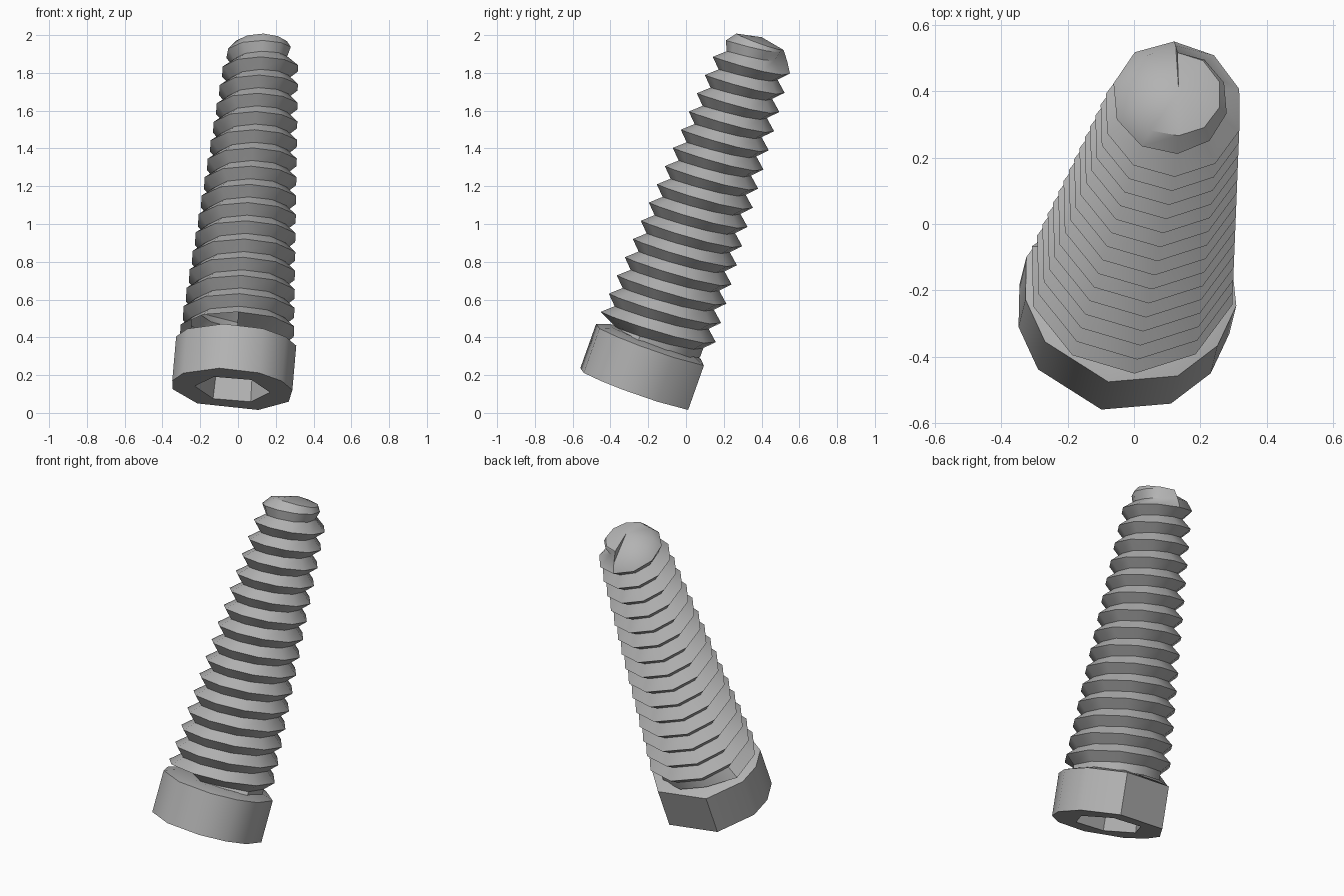
import bpy, bmesh, math
from mathutils import Vector, Matrix

if "Cube" in bpy.data.objects:
    bpy.data.objects.remove(bpy.data.objects["Cube"], do_unlink=True)

# Tilted frame: origin at the centre of the head's lower face, z along the screw
AXIS = Vector((0.083, 0.334, 0.939)).normalized()
TILT = Vector((0, 0, 1)).rotation_difference(AXIS).to_matrix().to_4x4()
FRAME = Matrix.Translation((-0.03, -0.262, 0.125)) @ TILT

metal = bpy.data.materials.new("grey_metal")
metal.use_nodes = True
metal.diffuse_color = (0.45, 0.45, 0.45, 1)
metal.node_tree.nodes["Principled BSDF"].inputs["Base Color"].default_value = metal.diffuse_color


def finish(bm, name, angle):
    bmesh.ops.recalc_face_normals(bm, faces=bm.faces)
    bm.transform(FRAME)
    mesh = bpy.data.meshes.new(name)
    bm.to_mesh(mesh)
    bm.free()
    mesh.materials.append(metal)
    obj = bpy.data.objects.new(name, mesh)
    bpy.context.collection.objects.link(obj)
    bpy.ops.object.select_all(action='DESELECT')
    obj.select_set(True)
    bpy.context.view_layer.objects.active = obj
    bpy.ops.object.shade_smooth_by_angle(angle=math.radians(angle))


def polar(bm, radius, angle, height):
    return bm.verts.new((radius * math.cos(angle), radius * math.sin(angle), height))


def ring(bm, radius, degrees, height):
    verts = [polar(bm, radius, math.radians(a), height) for a in degrees]
    n = len(verts)
    edges = [bm.edges.new((verts[i], verts[(i + 1) % n])) for i in range(n)]
    return verts, edges


# Head: uneven ten-sided collar with a hexagonal socket in its lower face
SIDES = [22, 64, 124, 166, 190, 216, 257, 295, 323, 348]
HEX = range(0, 360, 60)
bm = bmesh.new()
rings = [ring(bm, 0.19, HEX, 0.15), ring(bm, 0.2, HEX, 0),
         ring(bm, 0.325, SIDES, 0), ring(bm, 0.325, SIDES, 0.25),
         ring(bm, 0.25, SIDES, 0.275)]
for a, b in zip(rings, rings[1:]):
    bmesh.ops.bridge_loops(bm, edges=a[1] + b[1])
bm.faces.new(rings[0][0])
bm.faces.new(rings[-1][0])
finish(bm, "socket_head", 42)

# Threaded shaft: right-handed helix of alternating crest and root lines
PITCH, STEPS, DEPTH, END = 0.1054, 10, 0.055, 1.96


def crest_radius(t):
    if t < 0.29:
        return 0.26
    if t > 1.86:
        return 0.207 - 0.75 * (t - 1.86)
    return 0.315 - 0.072 * (t - 0.33)


bm = bmesh.new()
crest, root = [], []
t = 0.219
i = 0
while t <= END:
    angle = -math.pi / 2 + 2 * math.pi * i / STEPS
    crest.append(polar(bm, crest_radius(t), angle, t))
    low = min(t + PITCH / 2, END)
    root.append(polar(bm, crest_radius(low) - DEPTH * (low < 1.9), angle, low))
    i += 1
    t += PITCH / STEPS

for i in range(len(crest) - 1):
    bm.faces.new((crest[i], crest[i + 1], root[i + 1], root[i]))
    if i + 1 + STEPS < len(crest):
        bm.faces.new((root[i], root[i + 1], crest[i + 1 + STEPS], crest[i + STEPS]))

# Blunt tip closing the last turn
tip = bm.verts.new((0, 0, END + 0.025))
last = root[-STEPS - 1:]
for a, b in zip(last, last[1:]):
    bm.faces.new((a, b, tip))
bm.faces.new((root[-STEPS - 1], crest[-1], root[-1], tip))
finish(bm, "threaded_shaft", 38)
